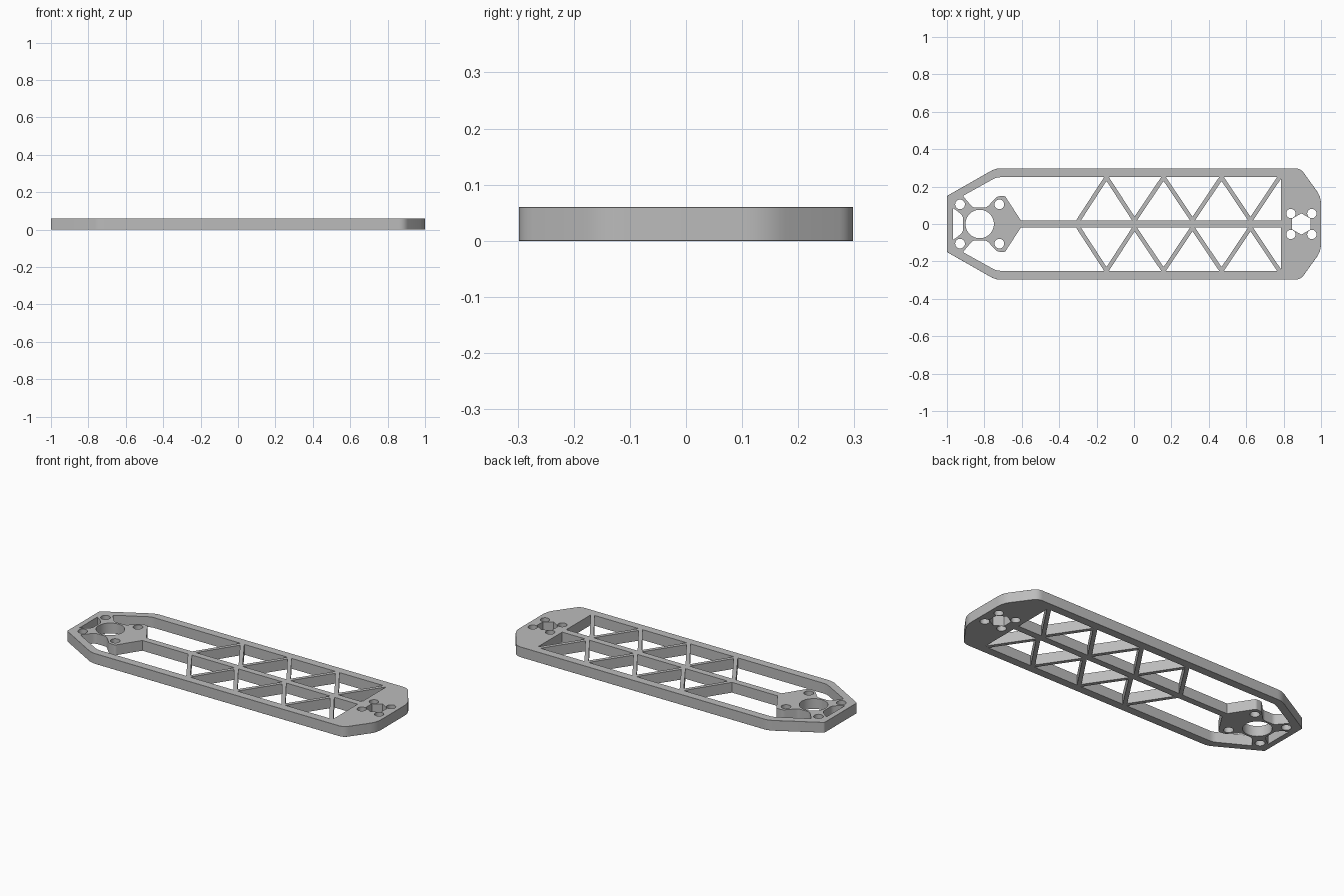
import bpy, bmesh, math
from mathutils import Vector

cube = bpy.data.objects.get("Cube")
if cube:
    bpy.data.objects.remove(cube, do_unlink=True)

HEIGHT = 0.06
RIM = 0.25      # inner edge of the side rails
SPINE = 0.019   # half width of the centre spine
HALF = 0.013    # half width of a brace along x
BEVEL = 0.004


def circle(cx, cy, r, n=32, turn=0.0):
    return [(cx + r * math.cos(turn + math.tau * i / n),
             cy + r * math.sin(turn + math.tau * i / n)) for i in range(n)]


def mirrored(pts):
    return [(x, -y) for x, y in pts]


def rounded(corners, steps=6):
    """Round each (x, y, size) corner with a quadratic arc."""
    out = []
    for i, (x, y, size) in enumerate(corners):
        p = Vector((x, y))
        if size == 0:
            out.append((x, y))
            continue
        a = p + (Vector(corners[i - 1][:2]) - p).normalized() * size
        b = p + (Vector(corners[(i + 1) % len(corners)][:2]) - p).normalized() * size
        for k in range(steps + 1):
            t = k / steps
            out.append(tuple(a * (1 - t) ** 2 + p * 2 * t * (1 - t) + b * t * t))
    return out


# Outer outline, half listed and mirrored
half = [(-1, 0.15, 0.008), (-0.74, 0.298, 0.03), (0.89, 0.298, 0.03), (1, 0.145, 0.04)]
outline = rounded(half + [(x, -y, s) for x, y, s in reversed(half)])

holes = []

# Large side openings beside the round mount
opening = rounded([
    (-0.605, SPINE, 0), (-0.31, SPINE, 0), (-0.16, RIM, 0), (-0.735, RIM, 0.02),
    (-0.915, 0.15, 0.01), (-0.885, 0.115, 0.015), (-0.862, 0.088, 0.015),
    (-0.788, 0.088, 0.015), (-0.762, 0.115, 0.015), (-0.73, 0.148, 0.012),
    (-0.69, 0.15, 0.01)])
holes += [opening, mirrored(opening)]

# Opening between the mount and the end rail
left = [(-0.968, 0.085, 0.005), (-0.94, 0.066, 0.015), (-0.913, 0.04, 0.015)]
holes.append(rounded(left + [(x, -y, s) for x, y, s in reversed(left)]))

# Triangular openings of the truss
spine_nodes = [-0.297, 0.003, 0.313, 0.623]
rail_nodes = [-0.147, 0.158, 0.468, 0.778]
triangles = []
for i in range(3):
    triangles.append([(spine_nodes[i] + HALF, SPINE), (spine_nodes[i + 1] - HALF, SPINE),
                      (rail_nodes[i], RIM - 0.02)])
    triangles.append([(rail_nodes[i] + HALF, RIM), (rail_nodes[i + 1] - HALF, RIM),
                      (spine_nodes[i + 1], SPINE + 0.02)])
triangles.append([(spine_nodes[3] + HALF, SPINE), (0.787, SPINE), (0.787, RIM - 0.006)])
for tri in triangles:
    holes += [tri, mirrored(tri)]

# Round mount bore, hexagonal end bore and their screw holes
holes.append(circle(-0.825, 0, 0.076, 48))
holes.append(circle(0.895, 0, 0.057, 6, math.pi / 2))
for cx, d, r in ((-0.825, 0.105, 0.026), (0.895, 0.056, 0.025)):
    for sx in (-1, 1):
        for sy in (-1, 1):
            holes.append(circle(cx + sx * d, sy * d, r, 24))

# Fill the profile and give it thickness
curve = bpy.data.curves.new("plate_profile", "CURVE")
curve.dimensions = "2D"
curve.fill_mode = "BOTH"
curve.extrude = HEIGHT / 2
for loop in [outline] + holes:
    spline = curve.splines.new("POLY")
    spline.points.add(len(loop) - 1)
    for point, (x, y) in zip(spline.points, loop):
        point.co = (x, y, 0, 1)
    spline.use_cyclic_u = True
profile = bpy.data.objects.new("plate_profile", curve)
bpy.context.collection.objects.link(profile)
bpy.context.view_layer.update()
mesh = bpy.data.meshes.new_from_object(
    profile.evaluated_get(bpy.context.evaluated_depsgraph_get()))
bpy.data.objects.remove(profile, do_unlink=True)

# Weld, lift onto the ground and chamfer the outer rim
bm = bmesh.new()
bm.from_mesh(mesh)
bmesh.ops.remove_doubles(bm, verts=bm.verts, dist=0.0001)
bmesh.ops.translate(bm, verts=bm.verts, vec=(0, 0, HEIGHT / 2))
bmesh.ops.recalc_face_normals(bm, faces=bm.faces)
rim_points = {(round(x, 3), round(y, 3)) for x, y in outline}


def on_rim(v):
    return (round(v.co.x, 3), round(v.co.y, 3)) in rim_points


rim_edges = [e for e in bm.edges
             if all(on_rim(v) for v in e.verts)
             and abs(e.verts[0].co.z - e.verts[1].co.z) < 0.001
             and len(e.link_faces) == 2 and e.calc_face_angle() > 1]
bmesh.ops.bevel(bm, geom=rim_edges, offset=BEVEL, segments=1, affect="EDGES",
                profile=0.5, clamp_overlap=True)
bm.to_mesh(mesh)
bm.free()

# Single grey finish
grey = bpy.data.materials.new("plain_grey")
grey.use_nodes = True
color = (0.5, 0.5, 0.5, 1)
grey.diffuse_color = color
grey.node_tree.nodes["Principled BSDF"].inputs["Base Color"].default_value = color
mesh.materials.clear()
mesh.materials.append(grey)
for poly in mesh.polygons:
    poly.material_index = 0

plate = bpy.data.objects.new("truss_plate", mesh)
bpy.context.collection.objects.link(plate)
bpy.context.view_layer.objects.active = plate
plate.select_set(True)
bpy.ops.object.shade_smooth_by_angle(angle=math.radians(30))
